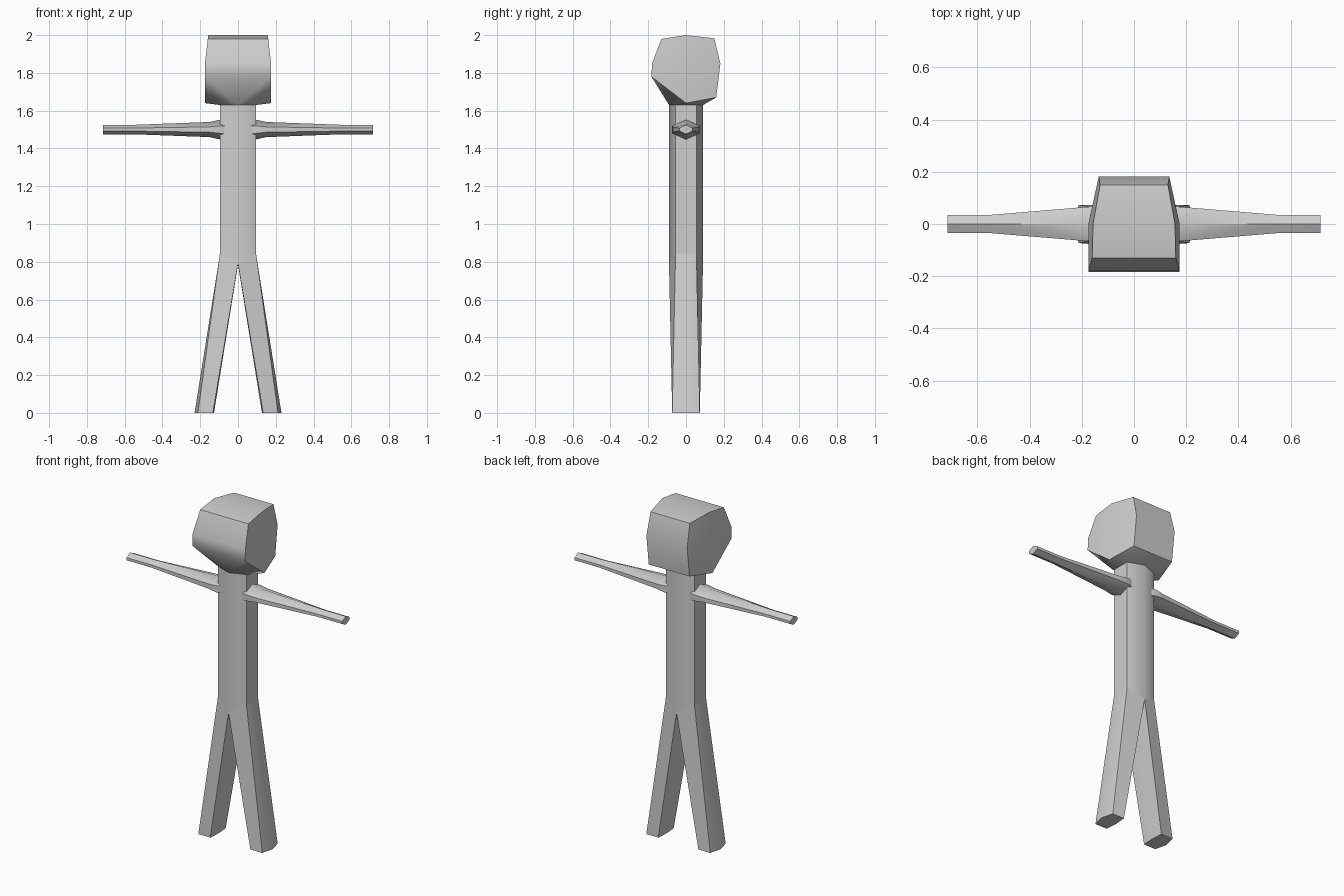
import bpy, bmesh, math

if "Cube" in bpy.data.objects:
    bpy.data.objects.remove(bpy.data.objects["Cube"])

grey = bpy.data.materials.new("light grey")
grey.diffuse_color = (0.62, 0.62, 0.62, 1)
grey.use_nodes = True
grey.node_tree.nodes["Principled BSDF"].inputs["Base Color"].default_value = grey.diffuse_color


def make(name, verts, faces):
    """Mesh object with outward normals and smooth shading below 45 degrees."""
    bm = bmesh.new()
    vs = [bm.verts.new(v) for v in verts]
    for f in faces:
        bm.faces.new([vs[i] for i in f])
    bmesh.ops.recalc_face_normals(bm, faces=bm.faces)
    me = bpy.data.meshes.new(name)
    bm.to_mesh(me)
    bm.free()
    me.materials.append(grey)
    ob = bpy.data.objects.new(name, me)
    bpy.context.collection.objects.link(ob)
    bpy.ops.object.select_all(action='DESELECT')
    ob.select_set(True)
    bpy.context.view_layer.objects.active = ob
    bpy.ops.object.shade_smooth_by_angle(angle=math.radians(45))
    return ob


def loft(name, rings):
    """Skin a list of rings of equal size and cap both ends."""
    n = len(rings[0])
    verts = [v for r in rings for v in r]
    faces = [(k * n + i, k * n + (i + 1) % n, (k + 1) * n + (i + 1) % n, (k + 1) * n + i)
             for k in range(len(rings) - 1) for i in range(n)]
    faces += [tuple(range(n)), tuple(range(len(verts) - n, len(verts)))]
    return make(name, verts, faces)


# Torso and neck: one hexagonal column with ridges front and back
hexagon = [(0, -.09), (.095, -.055), (.095, .055), (0, .09), (-.095, .055), (-.095, -.055)]
loft("torso", [[(x, y, .79 if x == 0 else .845) for x, y in hexagon],
               [(x, y, 1.63) for x, y in hexagon]])

for s, side in ((1, "right"), (-1, "left")):
    # Leg: half of the torso section tapering outward to a six-sided foot
    top = [(0, 0, .785), (0, -.09, .79), (.095, -.055, .845),
           (.095, 0, .845), (.095, .055, .845), (0, .09, .79)]
    foot = [(.127, 0), (.133, -.073), (.212, -.073), (.23, 0), (.212, .073), (.133, .073)]
    loft(side + "_leg", [[(s * x, y, z) for x, y, z in top],
                         [(s * x, y, 0) for x, y in foot]])

    # Arm: flattened hexagon, thick at the shoulder, even beyond the elbow
    rings = []
    for x, wy, hz, e in ((.06, .06, .05, .02), (.095, .073, .052, .02),
                         (.15, .068, .04, .014), (.55, .035, .025, .008),
                         (.715, .035, .025, .008)):
        rings.append([(s * x, y, 1.5 + z) for y, z in
                      ((0, hz), (wy, e), (wy, -e), (0, -hz), (-wy, -e), (-wy, e))])
    loft(side + "_arm", rings)

# Head: side outline (half width, y, z) from the chin front over the top to the jaw
outline = [(.175, -.183, 1.78), (.175, -.18, 1.85), (.16, -.13, 1.98), (.157, 0, 2.0),
           (.13, .15, 1.983), (.135, .182, 1.85), (.135, .16, 1.67), (.175, 0, 1.64)]
n = len(outline)
verts = [p for p in outline] + [(-x, y, z) for x, y, z in outline]
verts += [(.175, 0, 1.82), (-.175, 0, 1.82)]          # cheek centres
verts += [(x, y, 1.63) for x, y in hexagon]           # neck ring
faces = []
for i in range(n):
    j = (i + 1) % n
    faces += [(i, j, 2 * n), (n + i, n + j, 2 * n + 1)]
    if i < 6:
        faces.append((i, j, n + j, n + i))            # band across the head
k = 2 * n + 2
for o, a, b in ((0, k + 1, k + 2), (n, k + 5, k + 4)):  # underside on each side
    faces += [(o, o + 7, a), (o + 7, b, a), (o + 7, o + 6, b)]
faces += [(0, k + 1, k), (0, k, n), (n, k, k + 5),      # chin
          (6, k + 3, k + 2), (6, n + 6, k + 3), (n + 6, k + 4, k + 3),  # nape
          tuple(range(k, k + 6))]
make("head", verts, faces)
